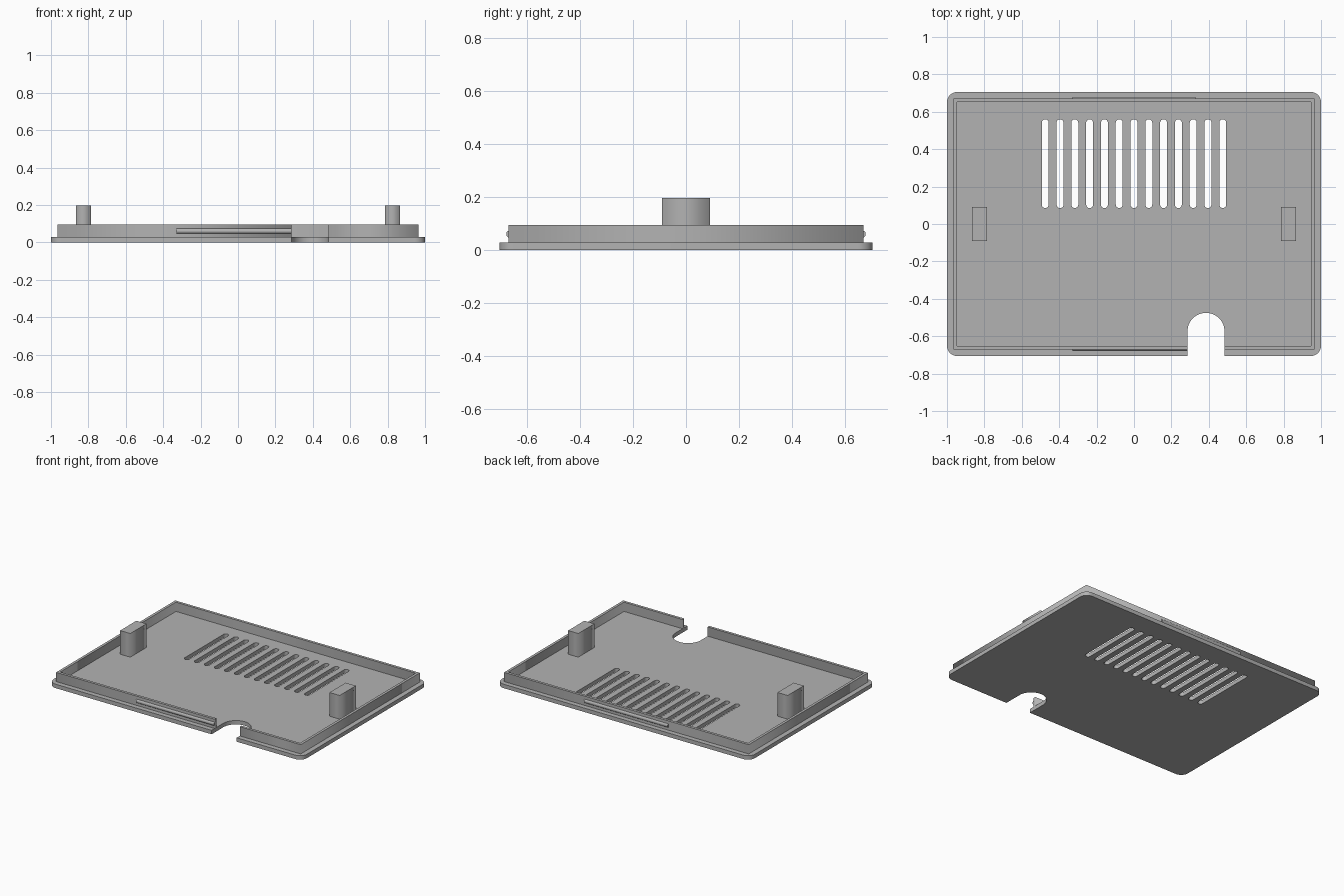
import bpy
from math import cos, sin, pi, radians

old = bpy.data.objects.get("Cube")
if old:
    bpy.data.objects.remove(old, do_unlink=True)

grey = bpy.data.materials.new("plain_grey")
grey.use_nodes = True
colour = (0.45, 0.45, 0.45, 1)
grey.diffuse_color = colour
grey.node_tree.nodes["Principled BSDF"].inputs["Base Color"].default_value = colour

HX, HY, PLATE_TOP = 1.0, 0.706, 0.028
LX, LY, LIP_TOP = 0.965, 0.671, 0.094
WALL = 0.019
NX, NR = 0.385, 0.099          # cable notch centre and radius
NY = -0.475 - NR


def arc(cx, cy, r, start, end, steps=10):
    """Points on an arc, angles in degrees."""
    angles = [radians(start + (end - start) * i / steps) for i in range(steps + 1)]
    return [(cx + r * cos(a), cy + r * sin(a)) for a in angles]


def extrude(name, outlines, z0, z1, smooth=False):
    """Solid from a flat outline; further outlines become holes."""
    curve = bpy.data.curves.new(name, "CURVE")
    curve.dimensions = "2D"
    curve.fill_mode = "BOTH"
    curve.extrude = (z1 - z0) / 2
    for pts in outlines:
        spline = curve.splines.new("POLY")
        spline.points.add(len(pts) - 1)
        for p, (x, y) in zip(spline.points, pts):
            p.co = (x, y, 0, 1)
        spline.use_cyclic_u = True
    ob = bpy.data.objects.new(name, curve)
    bpy.context.collection.objects.link(ob)
    bpy.ops.object.select_all(action="DESELECT")
    ob.select_set(True)
    bpy.context.view_layer.objects.active = ob
    bpy.ops.object.convert(target="MESH")
    ob = bpy.context.object
    ob.data.materials.clear()
    ob.data.materials.append(grey)
    # Weld the caps to the sides
    bpy.ops.object.mode_set(mode="EDIT")
    bpy.ops.mesh.select_all(action="SELECT")
    bpy.ops.mesh.remove_doubles(threshold=0.0001)
    bpy.ops.mesh.normals_make_consistent(inside=False)
    bpy.ops.object.mode_set(mode="OBJECT")
    ob.location.z = (z0 + z1) / 2
    if smooth:
        bpy.ops.object.shade_smooth_by_angle(angle=radians(30))
    return ob


def rect(x0, x1, y0, y1):
    return [(x0, y0), (x1, y0), (x1, y1), (x0, y1)]


# Base plate: rounded corners, arched notch in the front edge, vent slots
R = 0.055
outline = [(NX - NR, -HY)] + arc(NX, NY, NR, 180, 0, 24) + [(NX + NR, -HY)]
for sx, sy, a in ((1, -1, -90), (1, 1, 0), (-1, 1, 90), (-1, -1, 180)):
    outline += arc(sx * (HX - R), sy * (HY - R), R, a, a + 90)

SLOT_R, SLOT_STEP = 0.0185, 0.0791
slots = []
for i in range(-6, 7):
    x = i * SLOT_STEP
    slots.append(arc(x, 0.56 - SLOT_R, SLOT_R, 0, 180)
                 + arc(x, 0.085 + SLOT_R, SLOT_R, 180, 360))
extrude("base_plate", [outline] + slots, 0, PLATE_TOP, smooth=True)

# Raised lip: square-cornered wall, open at the notch
ix, iy = LX - WALL, LY - WALL
lip = [(NX + NR, -LY), (LX, -LY), (LX, LY), (-LX, LY), (-LX, -LY), (NX - NR, -LY),
       (NX - NR, -iy), (-ix, -iy), (-ix, iy), (ix, iy), (ix, -iy), (NX + NR, -iy)]
extrude("lip_wall", [lip], PLATE_TOP, LIP_TOP)

# Support posts on the left and right
for side, sx in (("left", 1), ("right", -1)):
    x0, x1 = sorted((sx * 0.786, sx * 0.866))
    extrude(side + "_post", [rect(x0, x1, -0.091, 0.091)], PLATE_TOP, 0.197)

# Snap ridges: slim rounded bars on the outer faces of the lip
for name, x0, x1, sy in (("back_ridge", -0.33, 0.33, 1), ("front_ridge", -0.33, NX - NR, -1)):
    profile = arc(0, 0, 0.014, -90, 90, 12)
    bar = extrude(name, [profile], x0, x1, smooth=True)
    # Lay the bar along x, with its round side facing outwards
    bar.rotation_euler = (pi / 2, 0, pi / 2) if sy > 0 else (-pi / 2, 0, -pi / 2)
    bar.location = ((x0 + x1) / 2, sy * (LY - 0.005), 0.06)
